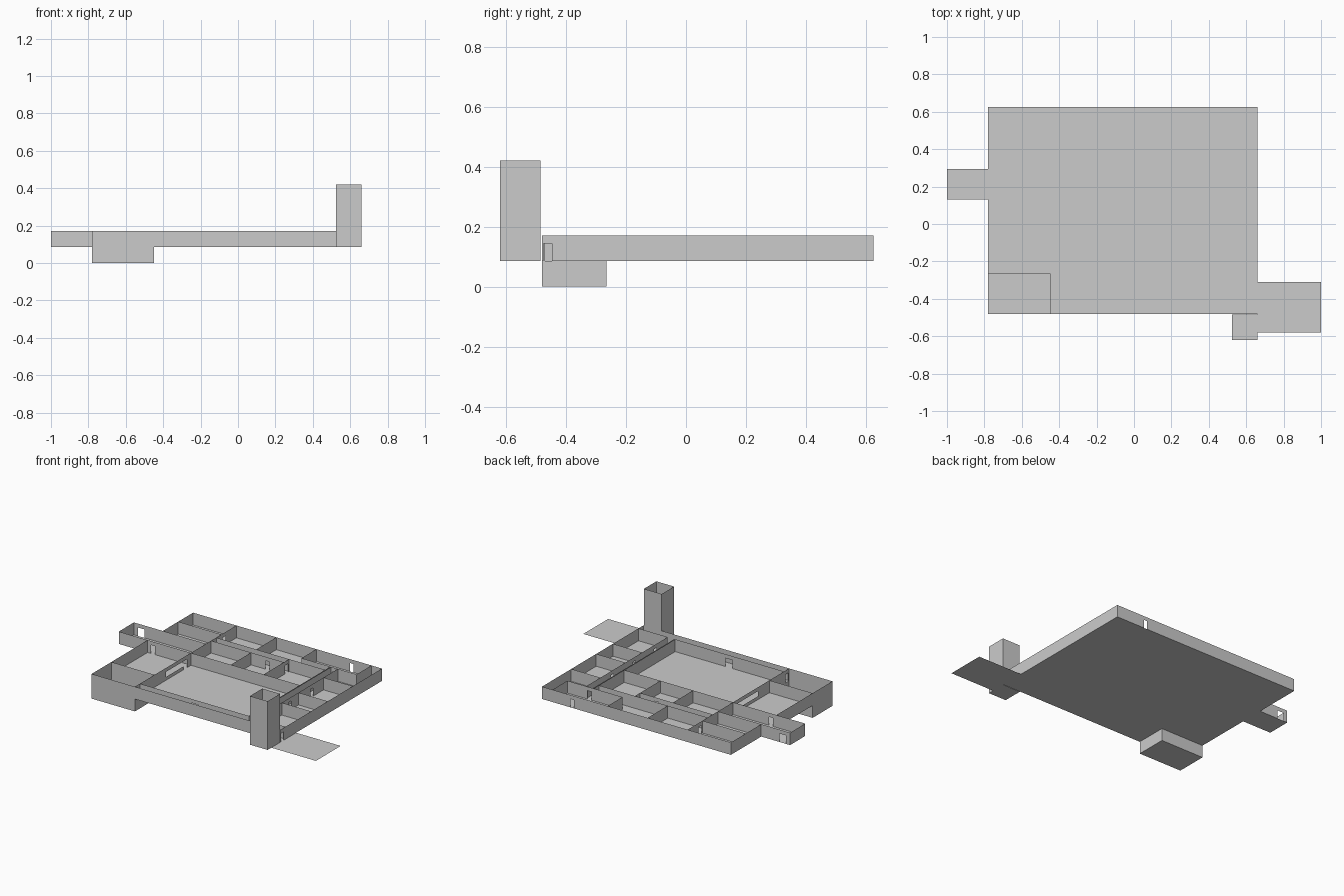
import bpy

if "Cube" in bpy.data.objects:
    bpy.data.objects.remove(bpy.data.objects["Cube"])

F, T, D = 0.085, 0.17, 0.143   # floor level, wall top, door head


def mesh_object(name, quads):
    verts = [v for q in quads for v in q]
    faces = [tuple(range(i * 4, i * 4 + 4)) for i in range(len(quads))]
    me = bpy.data.meshes.new(name)
    me.from_pydata(verts, [], faces)
    ob = bpy.data.objects.new(name, me)
    bpy.context.collection.objects.link(ob)
    return ob


def wall(name, axis, pos, a, b, openings=(), z0=F, z1=T):
    """Thin wall along x or y; openings are (start, end, sill, head)."""
    quads = []

    def panel(s, e, lo, hi):
        if e - s > 1e-5 and hi - lo > 1e-5:
            corners = [(s, lo), (e, lo), (e, hi), (s, hi)]
            quads.append([(u, pos, z) if axis == 'x' else (pos, u, z) for u, z in corners])

    cur = a
    for s, e, lo, hi in sorted(openings):
        panel(cur, s, z0, z1)
        panel(s, e, z0, lo)
        panel(s, e, hi, z1)
        cur = e
    panel(cur, b, z0, z1)
    return mesh_object(name, quads)


def door(c, w=0.03):
    return (c - w / 2, c + w / 2, F, D)


def slab(name, x0, x1, y0, y1, z=F):
    return mesh_object(name, [[(x0, y0, z), (x1, y0, z), (x1, y1, z), (x0, y1, z)]])


# floors
slab("main_floor", -0.45, 0.66, -0.48, 0.625)
slab("west_floor", -0.78, -0.45, -0.265, 0.625)
slab("corridor_end_floor", -1.0, -0.78, 0.13, 0.295)
slab("tower_floor", 0.525, 0.66, -0.62, -0.483)
slab("entrance_pad", 0.66, 1.0, -0.58, -0.31)
slab("pit_floor", -0.78, -0.45, -0.48, -0.265, 0.0)

# outer walls
wall("front_wall", 'x', -0.48, -0.78, 0.66)
wall("back_wall", 'x', 0.625, -0.78, 0.66, [door(0.43, 0.025)])
wall("right_wall", 'y', 0.66, -0.48, 0.625, [door(-0.461, 0.027)])
wall("left_front_wall", 'y', -0.78, -0.48, 0.13)
wall("left_back_wall", 'y', -0.78, 0.295, 0.625)
wall("corridor_end_wall", 'y', -1.0, 0.13, 0.295)

# sunken pit sides
for nm, ax, p, a, b in [("front", 'x', -0.48, -0.78, -0.45), ("back", 'x', -0.265, -0.78, -0.45),
                        ("left", 'y', -0.78, -0.48, -0.265), ("right", 'y', -0.45, -0.48, -0.265)]:
    wall("pit_" + nm, ax, p, a, b, z0=0.0, z1=F)

# tower
for nm, ax, p, a, b in [("front", 'x', -0.62, 0.525, 0.66), ("back", 'x', -0.485, 0.525, 0.66),
                        ("left", 'y', 0.525, -0.62, -0.485), ("right", 'y', 0.66, -0.62, -0.485)]:
    wall("tower_" + nm, ax, p, a, b, z1=0.42)

# partitions along x
for nm, y, a, b, ops in [
    ("west_back_partition", 0.463, -0.78, -0.45, []),
    ("pit_partition", -0.265, -0.78, -0.45, []),
    ("corridor_north", 0.295, -1.0, -0.45, [door(-0.945, 0.05)]),
    ("corridor_south", 0.13, -1.0, 0.38, [door(-0.74)]),
    ("passage_north", 0.406, -0.45, 0.38, []),
    ("passage_south", 0.35, -0.45, 0.105, [door(-0.02)]),
    ("hall_front", -0.425, -0.45, 0.38, [door(-0.03, 0.05)]),
    ("alcove_front", 0.463, 0.16, 0.58, [door(0.41)]),
    ("east_room_divider_1", 0.307, 0.437, 0.66, []),
    ("east_room_divider_2", 0.035, 0.437, 0.66, []),
    ("east_room_divider_3", -0.147, 0.437, 0.66, []),
    ("east_room_front", -0.425, 0.437, 0.66, []),
]:
    wall(nm, 'x', y, a, b, ops)

# partitions along y
for nm, x, a, b, ops in [
    ("west_partition", -0.45, -0.48, 0.625,
     [door(-0.455), (-0.14, 0.05, 0.108, D), (0.05, 0.085, F, D), door(0.49)]),
    ("north_room_divider", -0.145, 0.406, 0.625, []),
    ("small_room_divider", -0.145, 0.13, 0.35, []),
    ("passage_end", 0.105, 0.13, 0.406, [door(0.378)]),
    ("alcove_left", 0.16, 0.463, 0.625, []),
    ("alcove_right", 0.58, 0.463, 0.625, []),
    ("hall_right_inner", 0.380, -0.425, 0.463, []),
    ("hall_right_outer", 0.386, -0.425, 0.463, []),
    ("east_corridor_wall", 0.437, -0.425, 0.463, [door(0.18), door(-0.06), door(-0.29)]),
]:
    wall(nm, 'y', x, a, b, ops)
